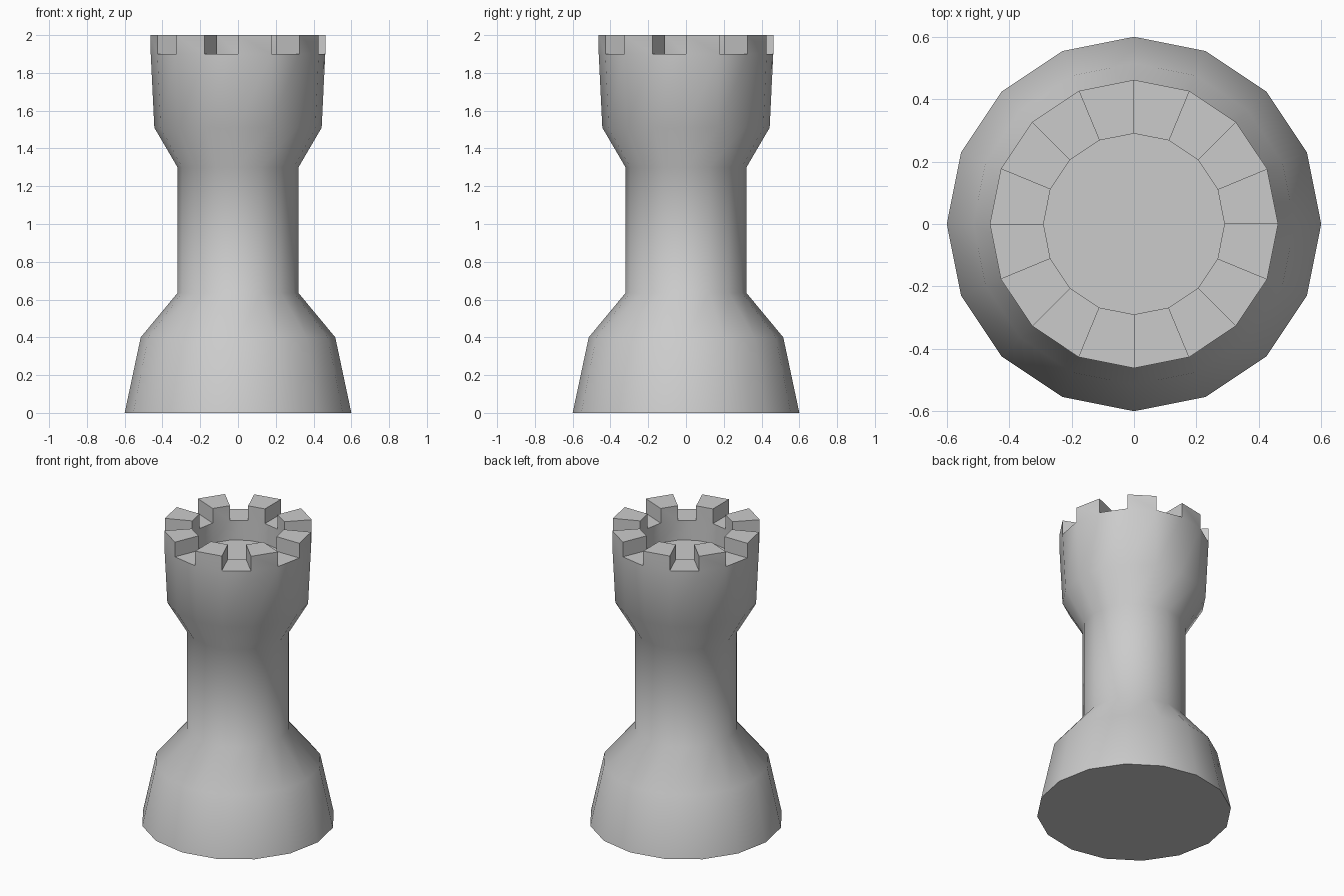
import bpy, bmesh
from math import cos, sin, pi, radians

if "Cube" in bpy.data.objects:
    bpy.data.objects.remove(bpy.data.objects["Cube"])

SIDES = 16
# lathe profile (radius, height): base, shaft, head, rim, then down into the hollow
PROFILE = [(0.6, 0), (0.515, 0.4), (0.32, 0.635), (0.32, 1.3), (0.443, 1.51),
           (0.462, 1.9), (0.29, 1.9), (0.29, 1.765)]
RIM = 5

bm = bmesh.new()
rings = [[bm.verts.new((r * cos(2 * pi * k / SIDES), r * sin(2 * pi * k / SIDES), z))
          for k in range(SIDES)] for r, z in PROFILE]

# turned body, remembering every second rim face for the battlements
merlons = []
for i, (low, high) in enumerate(zip(rings, rings[1:])):
    for k in range(SIDES):
        n = (k + 1) % SIDES
        face = bm.faces.new((low[k], low[n], high[n], high[k]))
        if i == RIM and k % 2 == 0:
            merlons.append(face)
bm.faces.new(rings[0][::-1])   # underside
bm.faces.new(rings[-1])        # floor of the hollow

# battlements
raised = bmesh.ops.extrude_discrete_faces(bm, faces=merlons)["faces"]
for face in raised:
    for v in face.verts:
        v.co.z = 2.0
bmesh.ops.recalc_face_normals(bm, faces=bm.faces)

mesh = bpy.data.meshes.new("rook_tower")
bm.to_mesh(mesh)
bm.free()
tower = bpy.data.objects.new("rook_tower", mesh)
bpy.context.collection.objects.link(tower)
bpy.context.view_layer.objects.active = tower
tower.select_set(True)
bpy.ops.object.shade_smooth_by_angle(angle=radians(45))
